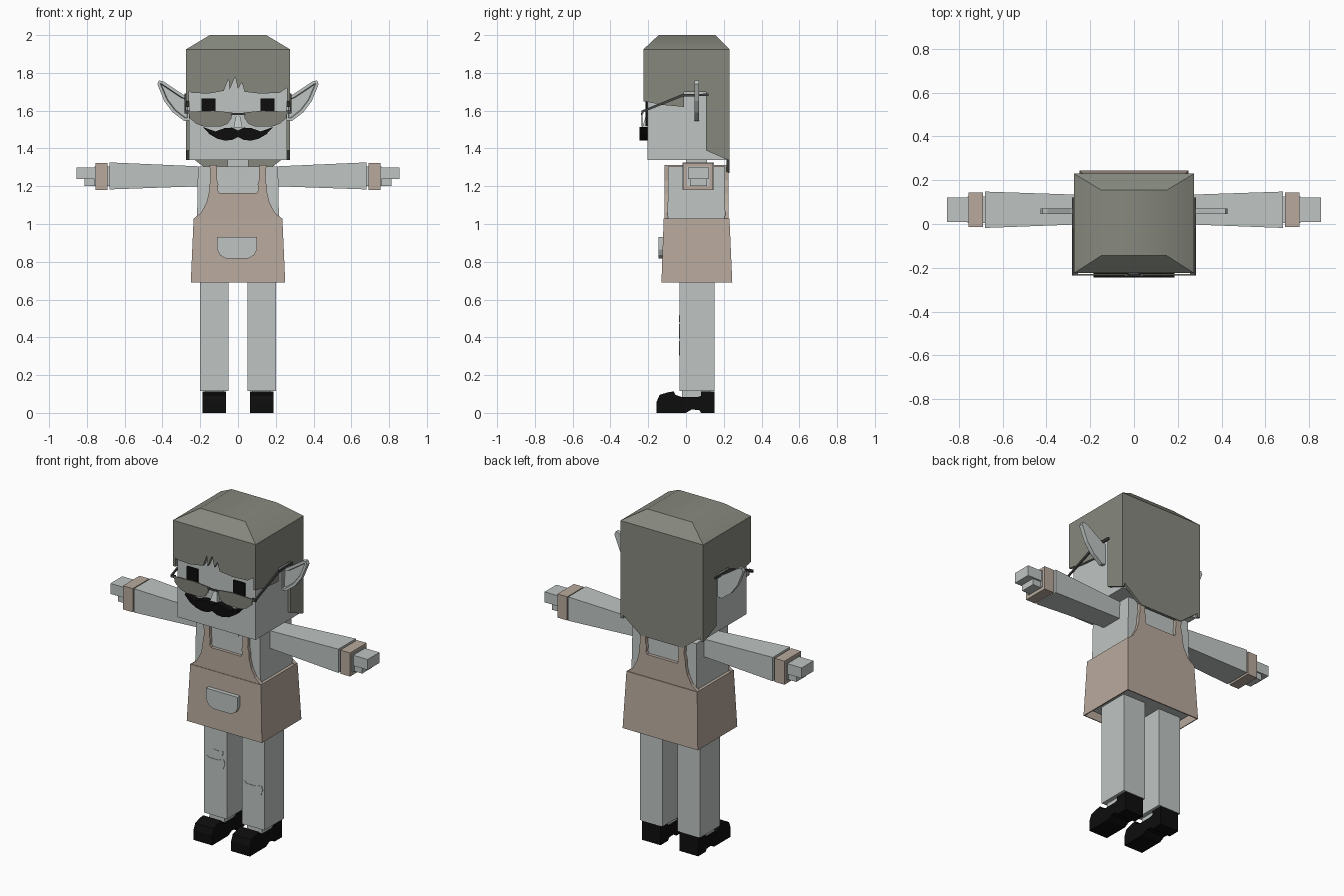
import bpy, bmesh

cube = bpy.data.objects.get("Cube")
if cube:
    bpy.data.objects.remove(cube, do_unlink=True)


def material(name, r, g, b):
    m = bpy.data.materials.new(name)
    m.use_nodes = True
    m.diffuse_color = (r, g, b, 1)
    bsdf = next(n for n in m.node_tree.nodes if n.type == 'BSDF_PRINCIPLED')
    bsdf.inputs["Base Color"].default_value = (r, g, b, 1)
    bsdf.inputs["Roughness"].default_value = 0.9
    return m


PALE = material("pale grey", 0.52, 0.56, 0.55)
APRON = material("warm beige", 0.48, 0.40, 0.34)
HAIR = material("olive grey", 0.24, 0.25, 0.21)
LENS = material("tinted lens", 0.22, 0.22, 0.19)
FRAME = material("dark frame", 0.06, 0.065, 0.06)
BLACK = material("black", 0.004, 0.004, 0.004)


def finish(bm, name, mat, mirror=False):
    bmesh.ops.recalc_face_normals(bm, faces=bm.faces)
    me = bpy.data.meshes.new(name)
    bm.to_mesh(me)
    bm.free()
    me.materials.append(mat)
    ob = bpy.data.objects.new(name, me)
    bpy.context.collection.objects.link(ob)
    if mirror:
        ob.modifiers.new("Mirror", 'MIRROR').use_mirror_merge = False
    return ob


def loft(name, axis, a, rect_a, b, rect_b, mat, mirror=False, open_start=False):
    """Tapered box between two rectangles (u0, u1, v0, v1) placed along an axis."""
    bm = bmesh.new()
    rings = []
    for pos, (u0, u1, v0, v1) in ((a, rect_a), (b, rect_b)):
        ring = []
        for u, v in ((u0, v0), (u1, v0), (u1, v1), (u0, v1)):
            co = [u, v]
            co.insert("xyz".index(axis), pos)
            ring.append(bm.verts.new(co))
        rings.append(ring)
    for i in range(4):
        j = (i + 1) % 4
        bm.faces.new((rings[0][i], rings[0][j], rings[1][j], rings[1][i]))
    bm.faces.new(rings[1])
    if not open_start:
        bm.faces.new(rings[0])
    return finish(bm, name, mat, mirror)


def box(name, x, y, z, mat, mirror=False):
    return loft(name, 'z', z[0], x + y, z[1], x + y, mat, mirror)


def plate(name, axis, start, end, outline, mat, mirror=False, inset=0):
    """Outline in the plane across the axis, extruded from start to end."""
    bm = bmesh.new()
    k = "xyz".index(axis)
    verts = []
    for u, v in outline:
        co = [u, v]
        co.insert(k, start)
        verts.append(bm.verts.new(co))
    face = bm.faces.new(verts)
    back = bmesh.ops.extrude_face_region(bm, geom=[face])
    for v in back["geom"]:
        if isinstance(v, bmesh.types.BMVert):
            v.co[k] = end
    bmesh.ops.recalc_face_normals(bm, faces=bm.faces)
    if inset:
        front = min(bm.faces, key=lambda f: f.calc_center_median()[k])
        bmesh.ops.inset_region(bm, faces=[front], thickness=inset, depth=0)
        bmesh.ops.inset_region(bm, faces=[front], thickness=0.004, depth=-0.012)
    return finish(bm, name, mat, mirror)


def sym(half):
    """Complete a half outline across x = 0."""
    return half + [(-x, z) for x, z in reversed(half) if x != 0]


# Head, neck and torso
box("head", (-0.26, 0.26), (-0.205, 0.215), (1.34, 1.93), PALE)
box("neck", (-0.055, 0.055), (0.0, 0.11), (1.29, 1.35), PALE)
loft("torso", 'z', 0.72, (-0.222, 0.222, -0.1, 0.212),
     1.305, (-0.212, 0.212, -0.095, 0.205), PALE)
plate("neckline", 'y', -0.101, -0.094,
      sym([(0, 1.245), (0.04, 1.25), (0.07, 1.27), (0.09, 1.305)]), PALE)

# Hair: smooth crown, fringe, side panels and back panel
crown = loft("hair_crown", 'z', 1.925, (-0.275, 0.275, -0.225, 0.23),
             2.0, (-0.15, 0.15, -0.145, 0.155), HAIR)
bpy.context.view_layer.objects.active = crown
crown.select_set(True)
bpy.ops.object.shade_smooth_by_angle(angle=0.7)
crown.select_set(False)
plate("hair_fringe", 'y', -0.225, -0.204,
      [(-0.275, 1.925), (-0.275, 1.72), (-0.25, 1.695), (-0.16, 1.69),
       (-0.075, 1.705), (-0.05, 1.77), (-0.045, 1.71), (-0.015, 1.78),
       (0.0, 1.715), (0.02, 1.75), (0.035, 1.70), (0.12, 1.69),
       (0.22, 1.695), (0.275, 1.73), (0.275, 1.925)], HAIR)
plate("hair_side", 'x', 0.259, 0.275,
      [(-0.225, 1.925), (-0.225, 1.65), (-0.12, 1.63), (-0.01, 1.62),
       (-0.01, 1.70), (0.105, 1.70), (0.105, 1.39), (0.22, 1.34),
       (0.23, 1.34), (0.23, 1.925)], HAIR, mirror=True)
plate("hair_back", 'y', 0.214, 0.23,
      sym([(0.275, 1.925), (0.275, 1.375), (0.14, 1.27)]), HAIR)

# Ears with a sunken inner face
plate("ear", 'y', 0.045, 0.07,
      [(0.255, 1.67), (0.29, 1.685), (0.395, 1.755), (0.418, 1.76),
       (0.427, 1.74), (0.39, 1.65), (0.345, 1.59), (0.285, 1.545),
       (0.255, 1.55)], PALE, mirror=True, inset=0.016)

# Face
box("eye", (0.118, 0.192), (-0.214, -0.204), (1.52, 1.665), BLACK, mirror=True)
loft("nose", 'z', 1.51, (-0.024, 0.024, -0.232, -0.2),
     1.575, (-0.01, 0.01, -0.212, -0.2), PALE)
plate("moustache", 'y', -0.245, -0.204,
      sym([(0, 1.495), (0.03, 1.51), (0.07, 1.508), (0.12, 1.49), (0.185, 1.513),
           (0.15, 1.475), (0.11, 1.452), (0.07, 1.442), (0.03, 1.445), (0, 1.46)]),
      BLACK)

# Glasses
plate("lens", 'y', -0.236, -0.229,
      [(0.03, 1.59), (0.13, 1.6), (0.262, 1.595), (0.255, 1.56), (0.22, 1.53),
       (0.18, 1.517), (0.09, 1.517), (0.055, 1.53), (0.035, 1.56)], LENS, mirror=True)
box("glasses_bridge", (-0.04, 0.04), (-0.237, -0.23), (1.578, 1.588), FRAME)
box("glasses_hinge", (0.255, 0.283), (-0.236, -0.225), (1.585, 1.6), FRAME, mirror=True)
plate("glasses_arm", 'x', 0.275, 0.283,
      [(-0.236, 1.588), (-0.236, 1.6), (-0.02, 1.688), (0.12, 1.69),
       (0.12, 1.678), (-0.015, 1.675)], FRAME, mirror=True)

# Arms, cuffs and stepped hands
loft("sleeve", 'x', 0.2, (0.0, 0.132, 1.2, 1.305),
     0.68, (-0.018, 0.148, 1.183, 1.326), PALE, mirror=True)
box("wrist", (0.67, 0.76), (0.005, 0.125), (1.2, 1.305), PALE, mirror=True)
box("cuff", (0.69, 0.755), (-0.014, 0.143), (1.18, 1.322), APRON, mirror=True)
box("hand", (0.75, 0.855), (0.01, 0.122), (1.237, 1.3), PALE, mirror=True)
box("curled_fingers", (0.75, 0.812), (0.02, 0.112), (1.2, 1.24), PALE, mirror=True)

# Apron: hollow skirt, front and back bibs, shoulder straps and pocket
skirt = loft("apron_skirt", 'z', 0.69, (-0.25, 0.25, -0.13, 0.245),
             1.03, (-0.235, 0.235, -0.118, 0.23), APRON, open_start=True)
shell = skirt.modifiers.new("Thickness", 'SOLIDIFY')
shell.thickness = 0.008
bib = sym([(0, 1.165), (0.1, 1.165), (0.108, 1.18), (0.104, 1.21), (0.11, 1.23),
           (0.11, 1.312), (0.15, 1.312), (0.145, 1.23), (0.153, 1.2),
           (0.155, 1.16), (0.168, 1.11), (0.195, 1.06), (0.235, 1.028), (0, 1.02)])
plate("apron_front_bib", 'y', -0.115, -0.094, bib, APRON)
plate("apron_back_bib", 'y', 0.204, 0.226, bib, APRON)
box("apron_strap", (0.11, 0.15), (-0.112, 0.223), (1.3, 1.313), APRON, mirror=True)
plate("apron_pocket", 'y', -0.146, -0.118,
      [(-0.11, 0.93), (0.1, 0.93), (0.1, 0.865), (0.085, 0.835), (0.055, 0.818),
       (-0.065, 0.818), (-0.095, 0.835), (-0.11, 0.865)], PALE)

# Legs, torn knee patches and ankles
box("leg", (0.05, 0.2), (-0.035, 0.152), (0.115, 0.75), PALE, mirror=True)
box("ankle", (0.075, 0.175), (-0.02, 0.13), (0.05, 0.13), PALE, mirror=True)
tear = [(0, 0.06), (0.012, 0.075), (0.03, 0.062), (0.09, 0.062), (0.125, 0.075),
        (0.135, 0.05), (0.122, 0.015), (0.07, 0.0), (0.02, 0.012)]
for name, x, z, s, h in (("right_knee_tear", -0.195, 0.395, 1.0, 1.0),
                         ("right_small_tear", -0.14, 0.482, 0.5, 0.5),
                         ("left_knee_tear", 0.056, 0.305, 1.0, 1.0)):
    plate(name, 'y', -0.038, -0.034, [(x + u * s, z + v * h) for u, v in tear], PALE)

# Shoes with a heel and an open top
plate("shoe", 'x', 0.063, 0.187,
      [(-0.155, 0.0), (-0.155, 0.06), (-0.14, 0.095), (-0.1, 0.108), (-0.065, 0.114),
       (-0.055, 0.095), (-0.02, 0.083), (0.06, 0.083), (0.11, 0.1), (0.15, 0.114),
       (0.152, 0.0), (0.08, 0.0), (0.07, 0.015), (0.03, 0.018), (0.0, 0.0)],
      BLACK, mirror=True)
for side, x0, x1 in (("inner", 0.063, 0.074), ("outer", 0.176, 0.187)):
    box("shoe_heel_" + side, (x0, x1), (0.08, 0.15), (0.08, 0.112), BLACK, mirror=True)
